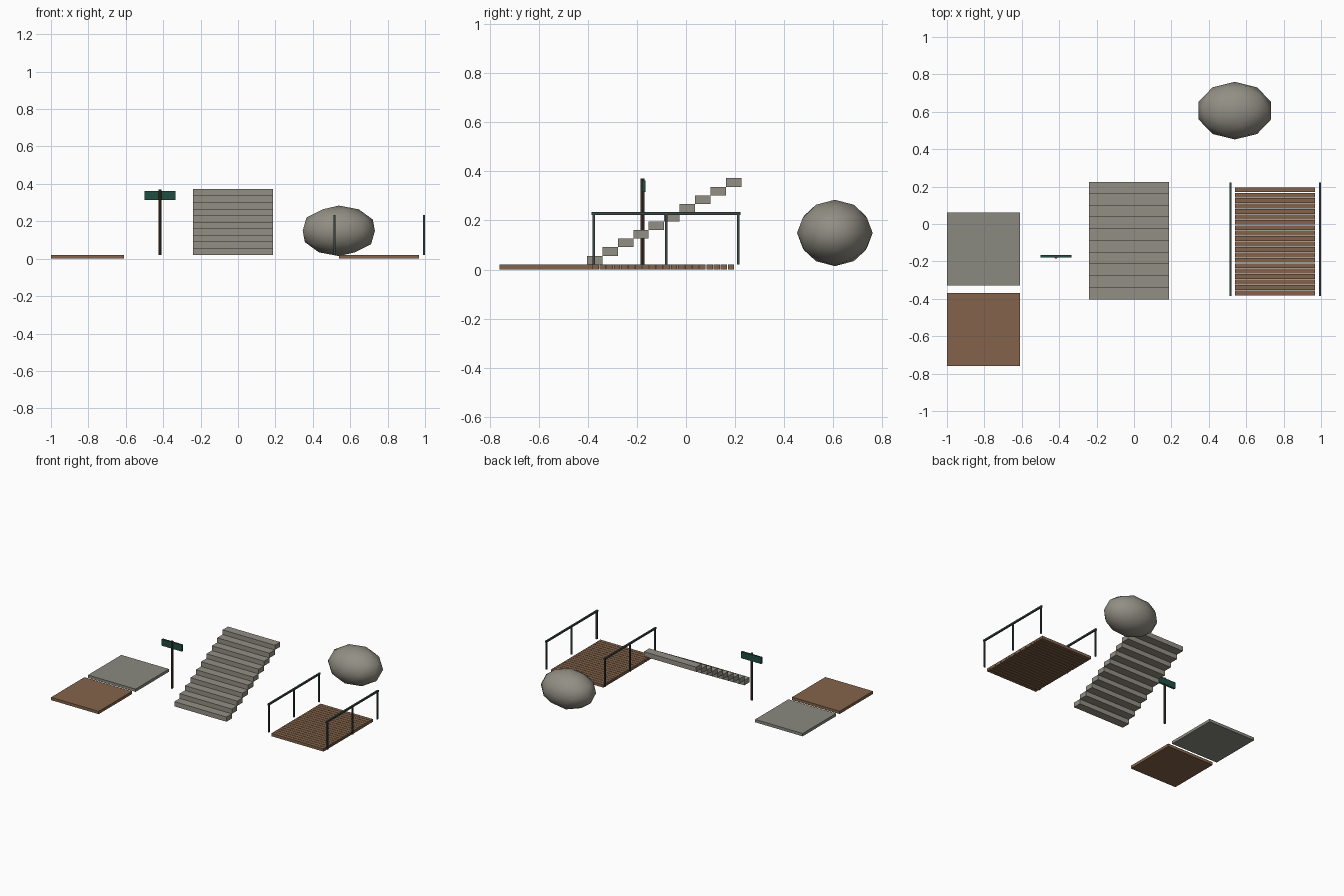
import bpy, bmesh
from mathutils import Matrix

if "Cube" in bpy.data.objects:
    bpy.data.objects.remove(bpy.data.objects["Cube"])


def mat(name, r, g, b):
    m = bpy.data.materials.new(name)
    lin = [(c / 255 / 12.92 if c < 11 else ((c / 255 + 0.055) / 1.055) ** 2.4) for c in (r, g, b)]
    m.diffuse_color = (*lin, 1)
    m.use_nodes = True
    m.node_tree.nodes["Principled BSDF"].inputs["Base Color"].default_value = m.diffuse_color
    return m


STONE = mat("stone grey", 146, 143, 132)
PAVING = mat("paving grey", 138, 138, 128)
WOOD = mat("plank brown", 131, 100, 75)
POST = mat("dark wood", 78, 60, 48)
GREEN = mat("sign green", 32, 78, 66)
METAL = mat("rail metal", 58, 70, 68)


def finish(name, bm, material):
    me = bpy.data.meshes.new(name)
    bm.to_mesh(me)
    bm.free()
    me.materials.append(material)
    ob = bpy.data.objects.new(name, me)
    bpy.context.collection.objects.link(ob)
    return ob


def boxes(name, spans, material):
    """One object from boxes given as (x0, x1, y0, y1, z0, z1)."""
    bm = bmesh.new()
    for x0, x1, y0, y1, z0, z1 in spans:
        m = Matrix.Translation(((x0 + x1) / 2, (y0 + y1) / 2, (z0 + z1) / 2))
        bmesh.ops.create_cube(bm, size=1, matrix=m @ Matrix.Diagonal((x1 - x0, y1 - y0, z1 - z0, 1)))
    return finish(name, bm, material)


# ground tiles
T = 0.021
boxes("dirt_tile", [(-1, -0.61, -0.76, -0.37, 0, T)], WOOD)
boxes("paving_tile", [(-1, -0.61, -0.328, 0.062, 0, T)], PAVING)

# signpost
bm = bmesh.new()
bmesh.ops.create_cone(bm, cap_ends=True, segments=8, radius1=0.0085, radius2=0.0085, depth=0.35,
                      matrix=Matrix.Translation((-0.417, -0.177, T + 0.175)))
finish("sign_post", bm, POST)
boxes("sign_board", [(-0.5, -0.335, -0.179, -0.165, 0.315, 0.363)], GREEN)

# floating stair treads
RUN, RISE = 0.0628, 0.0351
boxes("stairs", [(-0.24, 0.188, -0.403 + i * RUN, -0.403 + (i + 1) * RUN,
                  T + i * RISE, T + (i + 1) * RISE) for i in range(10)], STONE)

# boardwalk planks
N = 20
PITCH = 0.58 / N
boxes("boardwalk_planks", [(0.54, 0.968, -0.381 + i * PITCH, -0.381 + i * PITCH + PITCH - 0.003, 0, T)
                           for i in range(N)], WOOD)

# railings either side of the boardwalk
for side, x in (("left", 0.516), ("right", 0.994)):
    parts = [(x - 0.005, x + 0.005, y - 0.005, y + 0.005, T, 0.226) for y in (-0.375, -0.081, 0.213)]
    parts.append((x - 0.006, x + 0.006, -0.384, 0.222, 0.222, 0.234))
    boxes(side + "_railing", parts, METAL)

# boulder
bm = bmesh.new()
bmesh.ops.create_icosphere(bm, subdivisions=2, radius=1,
                           matrix=Matrix.Translation((0.539, 0.606, 0.149)) @ Matrix.Diagonal((0.203, 0.154, 0.135, 1)))
for f in bm.faces:
    f.smooth = True
finish("boulder", bm, STONE)
